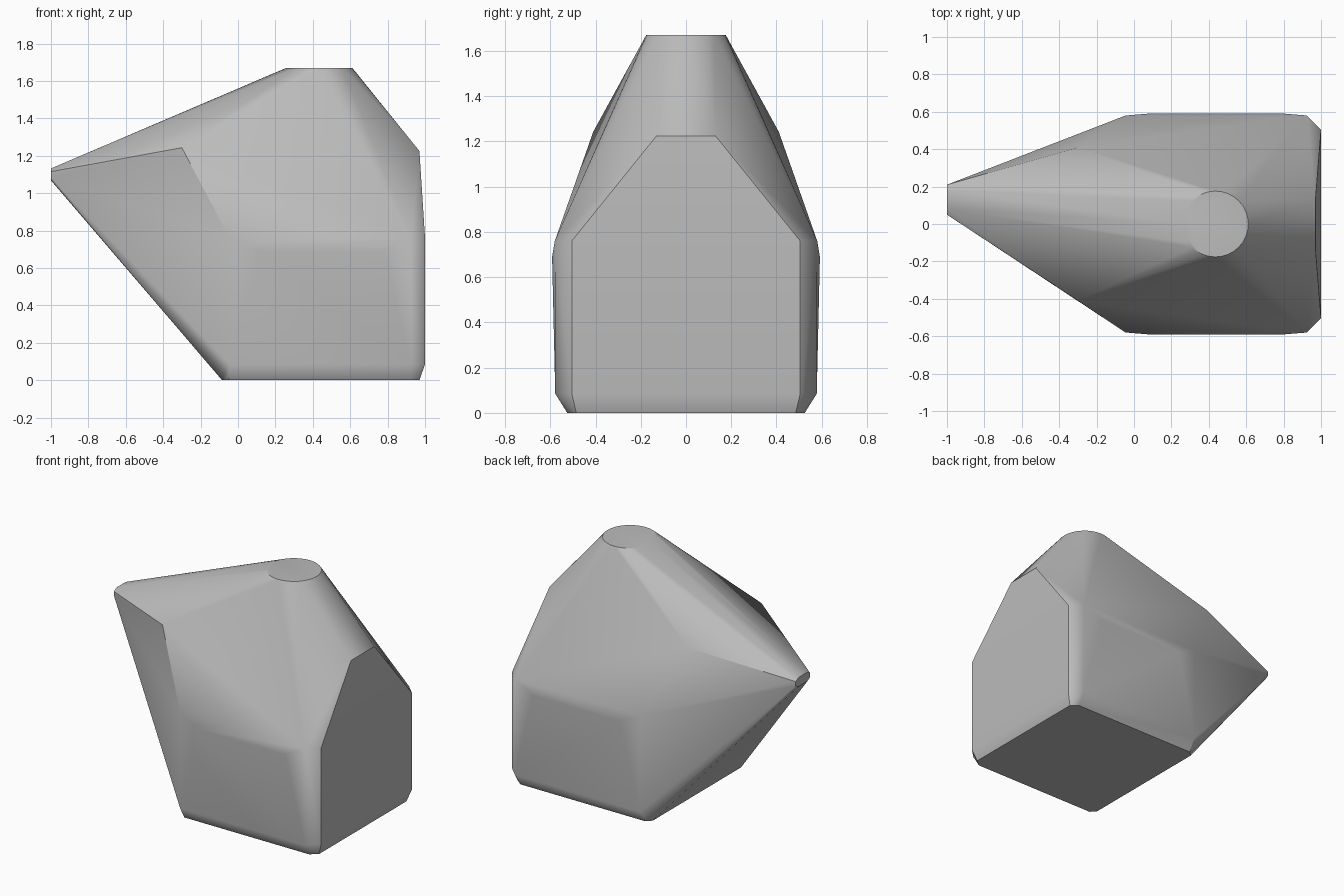
import bpy
import bmesh
from math import cos, sin, tau

cube = bpy.data.objects.get("Cube")
if cube:
    bpy.data.objects.remove(cube, do_unlink=True)

# Plain grey stone
stone = bpy.data.materials.new("grey stone")
stone.use_nodes = True
GREY = (0.5, 0.5, 0.5, 1)
stone.diffuse_color = GREY
stone.node_tree.nodes["Principled BSDF"].inputs["Base Color"].default_value = GREY

# Corners shared by the front and back halves
half = [
    (-0.085, 0.49, 0), (-0.05, 0.525, 0), (0.92, 0.525, 0), (0.97, 0.485, 0),  # base
    (-0.045, 0.578, 0.085), (0.925, 0.578, 0.085), (1, 0.505, 0.085),          # base chamfer
    (-0.045, 0.58, 0.76), (0.925, 0.58, 0.76), (1, 0.505, 0.76),               # shoulder
    (0.1, 0.592, 0.69), (0.78, 0.592, 0.69),                                   # side bulge
    (-0.3, 0.41, 1.243), (0.97, 0.13, 1.225),                                  # upper corners
]
points = [(x, side * y, z) for x, y, z in half for side in (-1, 1)]

# Flat round crown
STEPS = 32
points += [(0.435 + 0.176 * cos(tau * i / STEPS), 0.176 * sin(tau * i / STEPS), 1.67)
           for i in range(STEPS)]

# Blunt tip, set off to the back
for dy, dz in ((0.08, 0.015), (0.05, 0.032)):
    points += [(-1, 0.13 + a * dy, 1.1 + b * dz) for a in (-1, 1) for b in (-1, 1)]

# Wrap the corners in one convex shell
bm = bmesh.new()
for p in points:
    bm.verts.new(p)
hull = bmesh.ops.convex_hull(bm, input=bm.verts)
loose = {g for g in hull["geom_interior"] + hull["geom_unused"]
         if isinstance(g, bmesh.types.BMVert)}
bmesh.ops.delete(bm, geom=list(loose), context="VERTS")
bmesh.ops.dissolve_limit(bm, angle_limit=0.01, verts=bm.verts, edges=bm.edges)
bmesh.ops.recalc_face_normals(bm, faces=bm.faces)
mesh = bpy.data.meshes.new("faceted_rock")
bm.to_mesh(mesh)
bm.free()
mesh.materials.append(stone)

rock = bpy.data.objects.new("faceted_rock", mesh)
bpy.context.collection.objects.link(rock)
bpy.ops.object.select_all(action="DESELECT")
rock.select_set(True)
bpy.context.view_layer.objects.active = rock
bpy.ops.object.shade_smooth_by_angle(angle=0.6)

# Keep the large facets flat and the shading soft along their edges
weighted = rock.modifiers.new("flat_facets", "WEIGHTED_NORMAL")
weighted.keep_sharp = True
